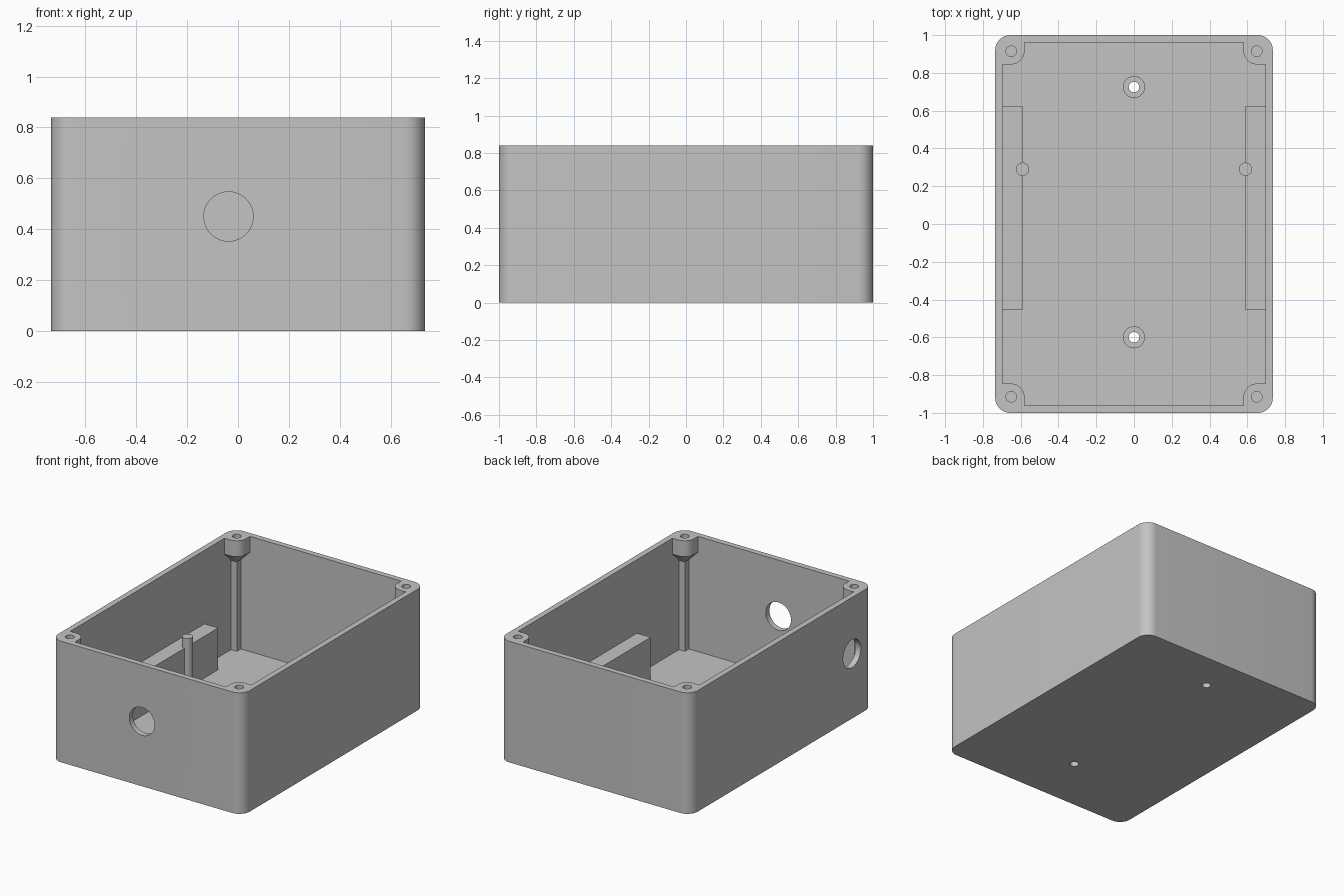
import bpy, bmesh
from math import cos, sin, pi, radians
from mathutils import Matrix, Vector

if "Cube" in bpy.data.objects:
    bpy.data.objects.remove(bpy.data.objects["Cube"])

HX, HY, H = 0.735, 1.0, 0.84      # outer half sizes and height
IX, IY, FLOOR = 0.695, 0.96, 0.04  # inner half sizes and floor level
PX, PY, PR = 0.65, 0.915, 0.07     # screw post centre and radius

grey = bpy.data.materials.new("plain_grey")
grey.use_nodes = True
grey.diffuse_color = (0.55, 0.55, 0.55, 1)
grey.node_tree.nodes["Principled BSDF"].inputs["Base Color"].default_value = (0.55, 0.55, 0.55, 1)


def finish(name, bm):
    bmesh.ops.remove_doubles(bm, verts=bm.verts, dist=1e-5)
    bmesh.ops.recalc_face_normals(bm, faces=bm.faces)
    mesh = bpy.data.meshes.new(name)
    bm.to_mesh(mesh)
    bm.free()
    mesh.materials.append(grey)
    ob = bpy.data.objects.new(name, mesh)
    bpy.context.collection.objects.link(ob)
    return ob


def loft(name, rings):
    """Closed solid through rings of 3D points."""
    bm = bmesh.new()
    loops = [[bm.verts.new(p) for p in ring] for ring in rings]
    n = len(loops[0])
    for a, b in zip(loops, loops[1:]):
        for i in range(n):
            j = (i + 1) % n
            bm.faces.new((a[i], a[j], b[j], b[i]))
    bm.faces.new(loops[0][::-1])
    bm.faces.new(loops[-1])
    return finish(name, bm)


def prism(name, outline, z0, z1):
    return loft(name, [[(x, y, z) for x, y in outline] for z in (z0, z1)])


def box(name, x0, x1, y0, y1, z0, z1):
    return prism(name, [(x0, y0), (x1, y0), (x1, y1), (x0, y1)], z0, z1)


def rod(name, centre, radius, length, axis="Z"):
    bm = bmesh.new()
    turn = {"Z": Matrix(), "X": Matrix.Rotation(pi / 2, 4, "Y"),
            "Y": Matrix.Rotation(pi / 2, 4, "X")}[axis]
    bmesh.ops.create_cone(bm, cap_ends=True, segments=48, radius1=radius, radius2=radius,
                          depth=length, matrix=Matrix.Translation(Vector(centre)) @ turn)
    return finish(name, bm)


def cut(ob, cutters):
    for c in cutters:
        mod = ob.modifiers.new("cut", "BOOLEAN")
        mod.operation, mod.solver, mod.object = "DIFFERENCE", "EXACT", c
    graph = bpy.context.evaluated_depsgraph_get()
    mesh = bpy.data.meshes.new_from_object(ob.evaluated_get(graph))
    ob.modifiers.clear()
    ob.data = mesh
    for c in cutters:
        bpy.data.objects.remove(c)


parts = []

# Case shell with rounded vertical corners, cable holes and mounting holes
R = 0.08
outline = []
for k, (sx, sy) in enumerate([(1, 1), (-1, 1), (-1, -1), (1, -1)]):
    for i in range(13):
        a = pi / 2 * (k + i / 12)
        outline.append((sx * (HX - R) + R * cos(a), sy * (HY - R) + R * sin(a)))
shell = prism("case_shell", outline, 0, H)
MOUNTS = (0.725, -0.6)
cut(shell, [box("cavity", -IX, IX, -IY, IY, FLOOR, H + 0.2),
            rod("front_hole", (-0.037, -HY, 0.45), 0.097, 0.2, "Y"),
            rod("side_hole", (-HX, -0.77, 0.45), 0.097, 0.2, "X")]
    + [rod("mount_hole", (0, y, 0), 0.028, 0.2) for y in MOUNTS])
parts.append(shell)

# Low collars around the mounting holes
for y in MOUNTS:
    collar = rod("mount_collar", (0, y, 0.05), 0.058, 0.02)
    cut(collar, [rod("collar_hole", (0, y, 0.05), 0.028, 0.2)])
    parts.append(collar)


# Corner screw posts: thin column, flared cone and rounded head
def post_ring(r, z, sx, sy):
    pts = [(IX, IY), (PX - r, IY)]
    for i in range(13):
        a = pi + pi / 2 * i / 12
        pts.append((PX + r * cos(a), PY + r * sin(a)))
    pts.append((IX, PY - r))
    return [(sx * x, sy * y, z) for x, y in pts]


for sx in (-1, 1):
    for sy in (-1, 1):
        levels = [(0, FLOOR), (0, 0.66), (PR, 0.73), (PR, H)]
        post = loft("corner_post", [post_ring(r, z, sx, sy) for r, z in levels])
        cut(post, [rod("screw_hole", (sx * PX, sy * PY, H), 0.028, 0.22)])
        parts.append(post)

    # Side ledge with a round locating pin
    x0, x1 = sorted((sx * IX, sx * 0.59))
    parts.append(box("side_ledge", x0, x1, -0.455, 0.625, FLOOR, 0.33))
    parts.append(rod("ledge_pin", (sx * 0.59, 0.29, 0.22), 0.035, 0.36))

# Smooth curved walls, keep edges sharp
bpy.ops.object.select_all(action="DESELECT")
for ob in parts:
    ob.select_set(True)
bpy.context.view_layer.objects.active = shell
bpy.ops.object.shade_smooth_by_angle(angle=radians(30))
